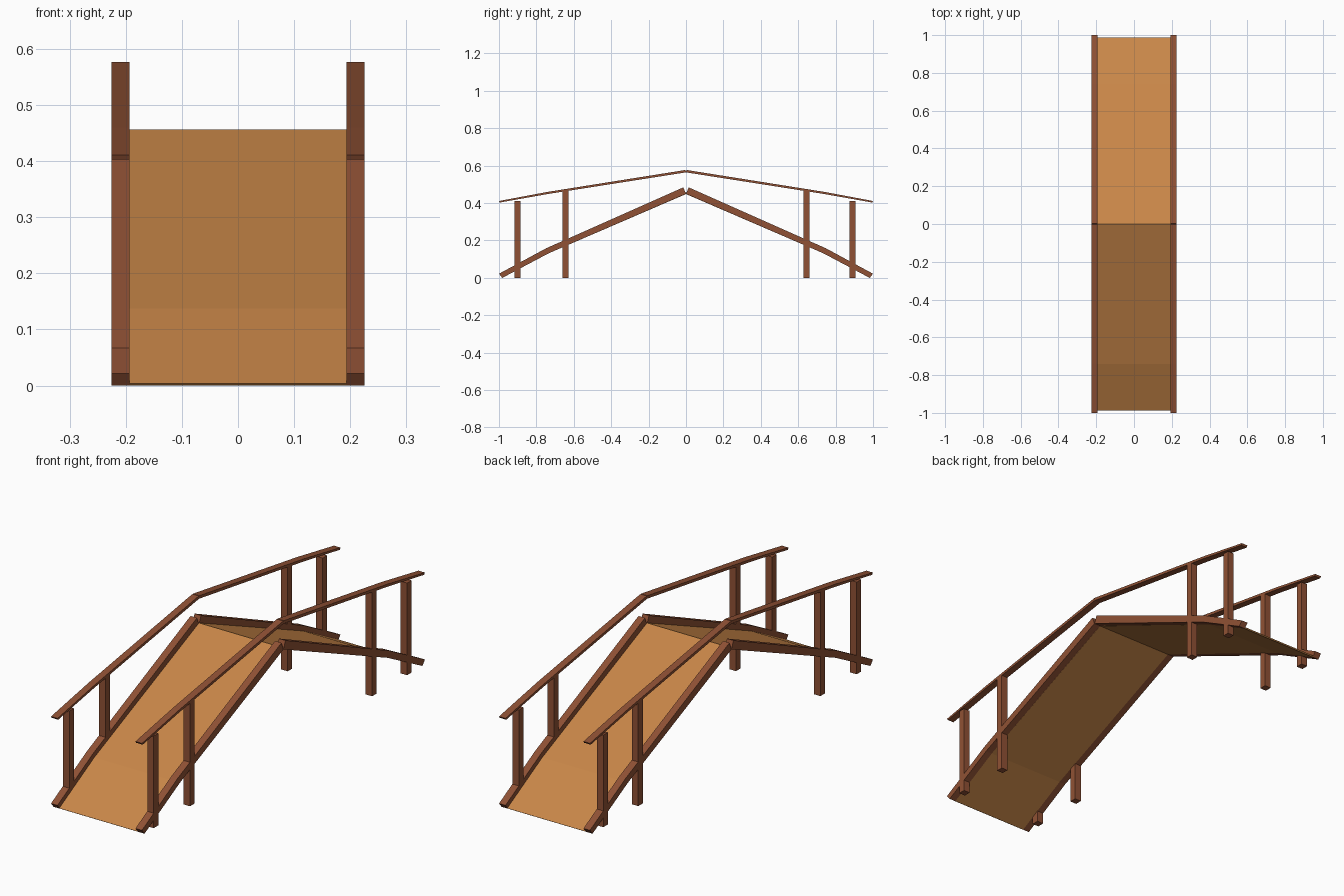
import bpy, bmesh

if "Cube" in bpy.data.objects:
    bpy.data.objects.remove(bpy.data.objects["Cube"])


def material(name, color):
    m = bpy.data.materials.new(name)
    m.diffuse_color = color
    m.use_nodes = True
    m.node_tree.nodes["Principled BSDF"].inputs["Base Color"].default_value = m.diffuse_color
    return m


wood = material("dark_wood", (0.28, 0.083, 0.035, 1))
plank = material("deck_wood", (0.58, 0.24, 0.065, 1))


def extrude_profile(name, profile, x0, x1, mat, mirror):
    """Extrude a (y, z) outline from x0 to x1, then mirror about the centre."""
    bm = bmesh.new()
    face = bm.faces.new([bm.verts.new((x0, y, z)) for y, z in profile])
    out = bmesh.ops.extrude_face_region(bm, geom=[face])["geom"]
    moved = [v for v in out if isinstance(v, bmesh.types.BMVert)]
    bmesh.ops.translate(bm, vec=(x1 - x0, 0, 0), verts=moved)
    bmesh.ops.recalc_face_normals(bm, faces=bm.faces)
    me = bpy.data.meshes.new(name)
    bm.to_mesh(me)
    bm.free()
    me.materials.append(mat)
    ob = bpy.data.objects.new(name, me)
    bpy.context.collection.objects.link(ob)
    mod = ob.modifiers.new("mirror", 'MIRROR')
    mod.use_axis = (mirror[0], mirror[1], False)
    mod.use_mirror_merge = False
    return ob


X0, X1 = 0.193, 0.225

# Side beams: bent halves with square-cut ends that meet at the crest
extrude_profile("side_beam",
                [(-0.982, 0.0), (-0.735, 0.131), (0.0, 0.449),
                 (-0.014, 0.484), (-0.748, 0.158), (-1.0, 0.022)],
                X0, X1, wood, (True, True))

# Deck: thin boards between the beams, along their undersides
extrude_profile("deck",
                [(-0.982, 0.0), (-0.735, 0.131), (0.0, 0.448),
                 (0.0, 0.456), (-0.74, 0.137), (-0.988, 0.004)],
                -X0, X0, plank, (False, True))

# Handrails: thin bent strips rising to the crest
extrude_profile("handrail",
                [(-0.995, 0.403), (-0.735, 0.449), (0.0, 0.564),
                 (-0.002, 0.577), (-0.738, 0.460), (-1.0, 0.411)],
                X0, X1, wood, (True, True))

# Square posts carrying the handrails
for name, y, top in (("front_outer_post", -0.901, 0.412),
                     ("front_inner_post", -0.645, 0.466),
                     ("back_inner_post", 0.643, 0.466),
                     ("back_outer_post", 0.890, 0.412)):
    a, b = y - 0.016, y + 0.016
    extrude_profile(name, [(a, 0), (b, 0), (b, top), (a, top)],
                    X0, X1, wood, (True, False))
